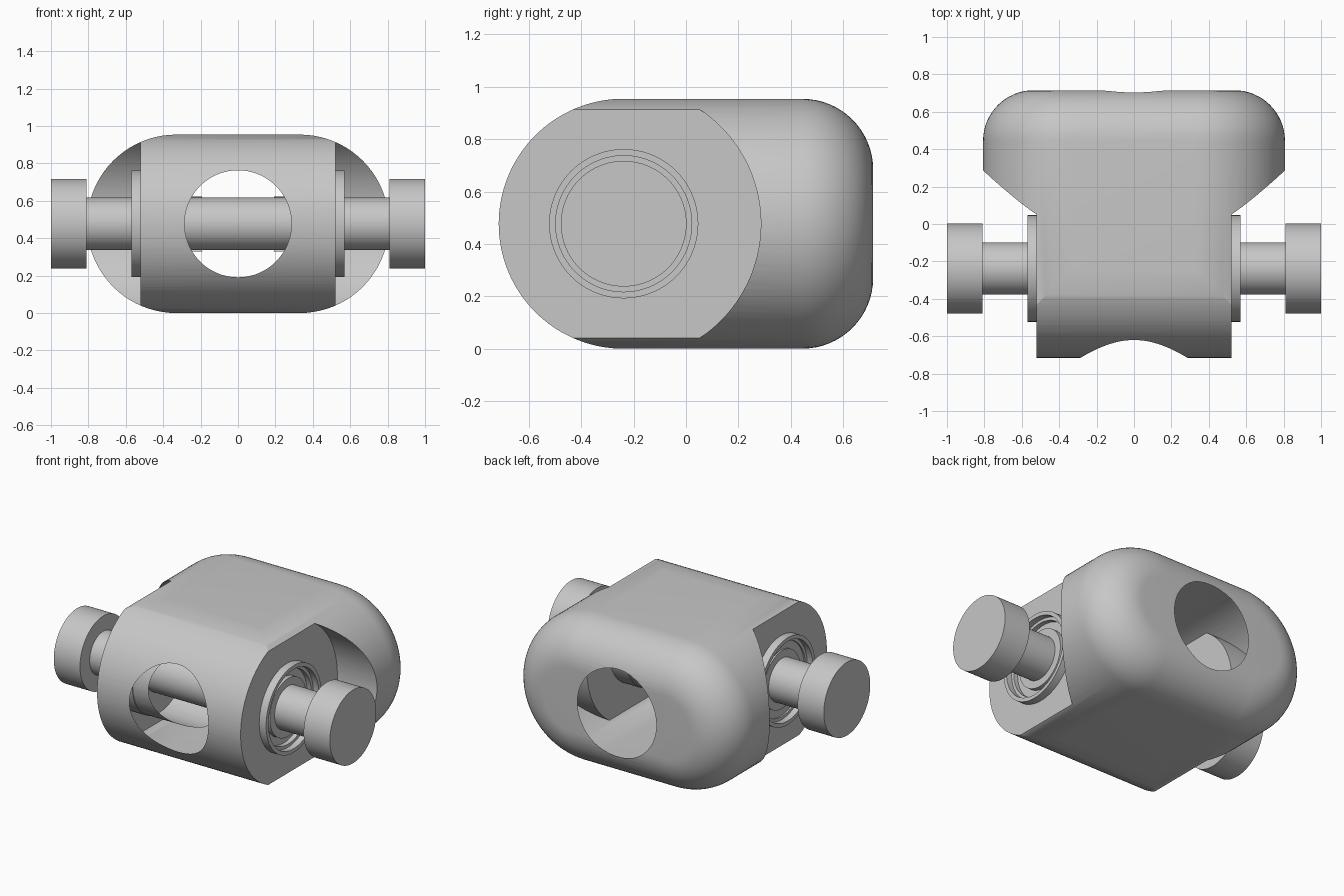
import bpy, bmesh, math
from mathutils import Matrix, Vector

cube = bpy.data.objects.get("Cube")
if cube:
    bpy.data.objects.remove(cube, do_unlink=True)

MID = 0.477              # half height of the body, also its end radius
PIN_Y = -0.238           # pin axis

metal = bpy.data.materials.new("plain_grey")
metal.use_nodes = True
grey = (0.57, 0.57, 0.57, 1)
metal.diffuse_color = grey
metal.node_tree.nodes["Principled BSDF"].inputs["Base Color"].default_value = grey


def finish(name, bm):
    bmesh.ops.remove_doubles(bm, verts=bm.verts, dist=1e-5)
    bmesh.ops.recalc_face_normals(bm, faces=bm.faces)
    mesh = bpy.data.meshes.new(name)
    bm.to_mesh(mesh)
    bm.free()
    mesh.materials.append(metal)
    obj = bpy.data.objects.new(name, mesh)
    bpy.context.collection.objects.link(obj)
    return obj


def lathe(name, profile, along_y=False, steps=96):
    """Spin a closed (distance, radius) outline about the pin or bore axis."""
    bm = bmesh.new()
    vs = [bm.verts.new((d, 0, r)) for d, r in profile]
    edges = [bm.edges.new((a, b)) for a, b in zip(vs, vs[1:] + vs[:1])
             if a.co.z > 0 or b.co.z > 0]
    bmesh.ops.spin(bm, geom=vs + edges, cent=(0, 0, 0), axis=(1, 0, 0),
                   angle=2 * math.pi, steps=steps, use_merge=False)
    if along_y:
        move = Matrix.Translation((0, 0, MID)) @ Matrix.Rotation(math.pi / 2, 4, 'Z')
    else:
        move = Matrix.Translation((0, PIN_Y, MID))
    bm.transform(move)
    return finish(name, bm)


def loft(name, rings):
    """Skin matching rings of points and cap both ends."""
    bm = bmesh.new()
    loops = [[bm.verts.new(p) for p in ring] for ring in rings]
    n = len(loops[0])
    for a, b in zip(loops, loops[1:]):
        for i in range(n):
            j = (i + 1) % n
            bm.faces.new((a[i], a[j], b[j], b[i]))
    bm.faces.new(loops[0])
    bm.faces.new(loops[-1])
    return finish(name, bm)


def cut(target, tool, operation='DIFFERENCE'):
    tool.hide_render = True
    mod = target.modifiers.new("cut", 'BOOLEAN')
    mod.operation, mod.object, mod.solver = operation, tool, 'EXACT'
    bpy.context.view_layer.objects.active = target
    bpy.ops.object.modifier_apply(modifier=mod.name)
    bpy.data.objects.remove(tool, do_unlink=True)


def stadium(y, r, half=0.33, n=40):
    ring = []
    for side in (1, -1):
        for i in range(n + 1):
            a = math.pi * i / n - math.pi / 2
            ring.append(Vector((side * (half + r * math.cos(a)), y,
                                MID + side * r * math.sin(a))))
    return ring


# Body: stadium section with a rounded back end
fillet, back = 0.27, 0.715
rings = [stadium(-0.9, MID)]
for i in range(17):
    a = math.pi / 2 * i / 16
    rings.append(stadium(back - fillet + fillet * math.sin(a),
                         MID - fillet + fillet * math.cos(a)))
body = loft("body", rings)

# Half-round nose
nose_r = MID + 0.0005
outline = [(1, nose_r)]
outline += [(PIN_Y - nose_r * math.sin(math.pi * i / 64),
             nose_r * math.cos(math.pi * i / 64)) for i in range(65)]
outline += [(1, -nose_r)]
cut(body, loft("nose_shape", [[(x, y, MID + z) for y, z in outline] for x in (-1.2, 1.2)]),
    'INTERSECT')

# Side recesses around the pin
for s in (1, -1):
    cut(body, lathe("recess_cutter", [(s * 0.52, 0), (s * 0.52, 0.524),
                                      (s * 1.2, 0.524), (s * 1.2, 0)], steps=128))

# Cross bore, then the stepped bore from front to back
cut(body, lathe("cross_cutter", [(-0.7, 0), (-0.7, 0.28), (0.7, 0.28), (0.7, 0)]))
cut(body, lathe("bore_cutter", [(-1, 0), (-1, 0.286), (0, 0.286), (0, 0.24),
                                (0.60, 0.24), (0.60, 0.26), (0.64, 0.26),
                                (0.64, 0.286), (1, 0.286), (1, 0)], along_y=True))

# Pin shaft
parts = [body, lathe("pin_shaft", [(-0.85, 0), (-0.85, 0.14), (0.85, 0.14), (0.85, 0)])]

# Bearings and pin heads on both sides
for s, side in ((1, "left"), (-1, "right")):
    bearing = [(0.40, 0.138), (0.40, 0.285), (0.57, 0.285), (0.57, 0.26), (0.53, 0.26),
               (0.53, 0.24), (0.50, 0.24), (0.50, 0.19), (0.53, 0.19), (0.53, 0.138)]
    head = [(0.81, 0), (0.81, 0.24), (1, 0.24), (1, 0)]
    for name, profile in (("bearing", bearing), ("pin_head", head)):
        parts.append(lathe(f"{side}_{name}", [(s * d, r) for d, r in profile]))

# Smooth curves, crisp edges
bpy.ops.object.select_all(action='DESELECT')
for obj in parts:
    obj.select_set(True)
bpy.context.view_layer.objects.active = body
bpy.ops.object.shade_smooth_by_angle(angle=math.radians(25))
